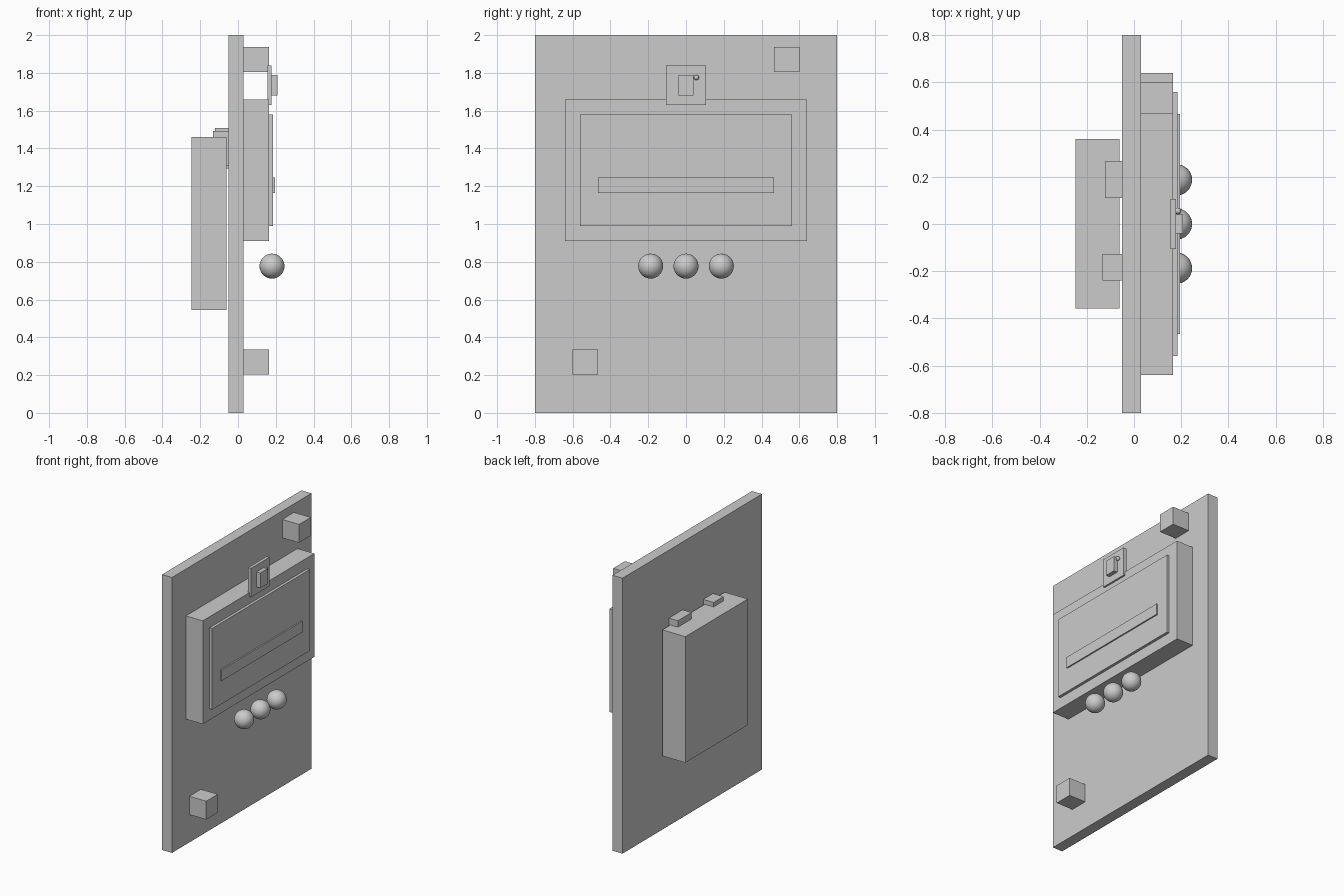
import bpy
from mathutils import Vector

cube = bpy.data.objects.get("Cube")
if cube:
    bpy.data.objects.remove(cube, do_unlink=True)

# One plain grey for the whole model
grey = bpy.data.materials.new("plain_grey")
grey.use_nodes = True
colour = (0.6, 0.6, 0.6, 1)
grey.diffuse_color = colour
grey.node_tree.nodes["Principled BSDF"].inputs["Base Color"].default_value = colour


def box(name, low, high):
    """Box between two opposite corners."""
    low, high = Vector(low), Vector(high)
    bpy.ops.mesh.primitive_cube_add(size=1, location=(low + high) / 2)
    obj = bpy.context.object
    obj.name = name
    obj.scale = high - low
    bpy.ops.object.transform_apply(location=False, rotation=False, scale=True)
    obj.data.materials.append(grey)
    return obj


def ball(name, centre, radius, segments):
    bpy.ops.mesh.primitive_uv_sphere_add(
        segments=segments, ring_count=segments // 2, radius=radius, location=centre)
    obj = bpy.context.object
    obj.name = name
    bpy.ops.object.shade_smooth()
    obj.data.materials.append(grey)
    return obj


# Upright mounting board
box("board", (-0.05, -0.8, 0), (0.03, 0.8, 2))

# Display housing, screen and raised bar
box("display_housing", (0.03, -0.64, 0.91), (0.165, 0.64, 1.66))
box("screen", (0.165, -0.56, 0.99), (0.185, 0.56, 1.58))
box("screen_bar", (0.185, -0.465, 1.165), (0.195, 0.465, 1.245))

# Small sensor plate above the display
box("sensor_plate", (0.155, -0.105, 1.63), (0.178, 0.105, 1.84))
box("sensor_chip", (0.178, -0.04, 1.68), (0.208, 0.04, 1.79))
ball("sensor_light", (0.186, 0.055, 1.775), 0.014, 16)

# Row of round buttons
for i in (-1, 0, 1):
    ball(f"button_{i + 2}", (0.18, i * 0.187, 0.777), 0.066, 32)

# Corner blocks at opposite corners
box("upper_corner_block", (0.03, 0.465, 1.805), (0.165, 0.6, 1.938))
box("lower_corner_block", (0.03, -0.6, 0.202), (0.165, -0.467, 0.335))

# Pack on the back with two clips
box("back_pack", (-0.247, -0.357, 0.545), (-0.062, 0.36, 1.46))
box("wide_clip", (-0.122, 0.11, 1.295), (-0.05, 0.267, 1.507))
box("narrow_clip", (-0.133, -0.24, 1.31), (-0.05, -0.127, 1.492))
